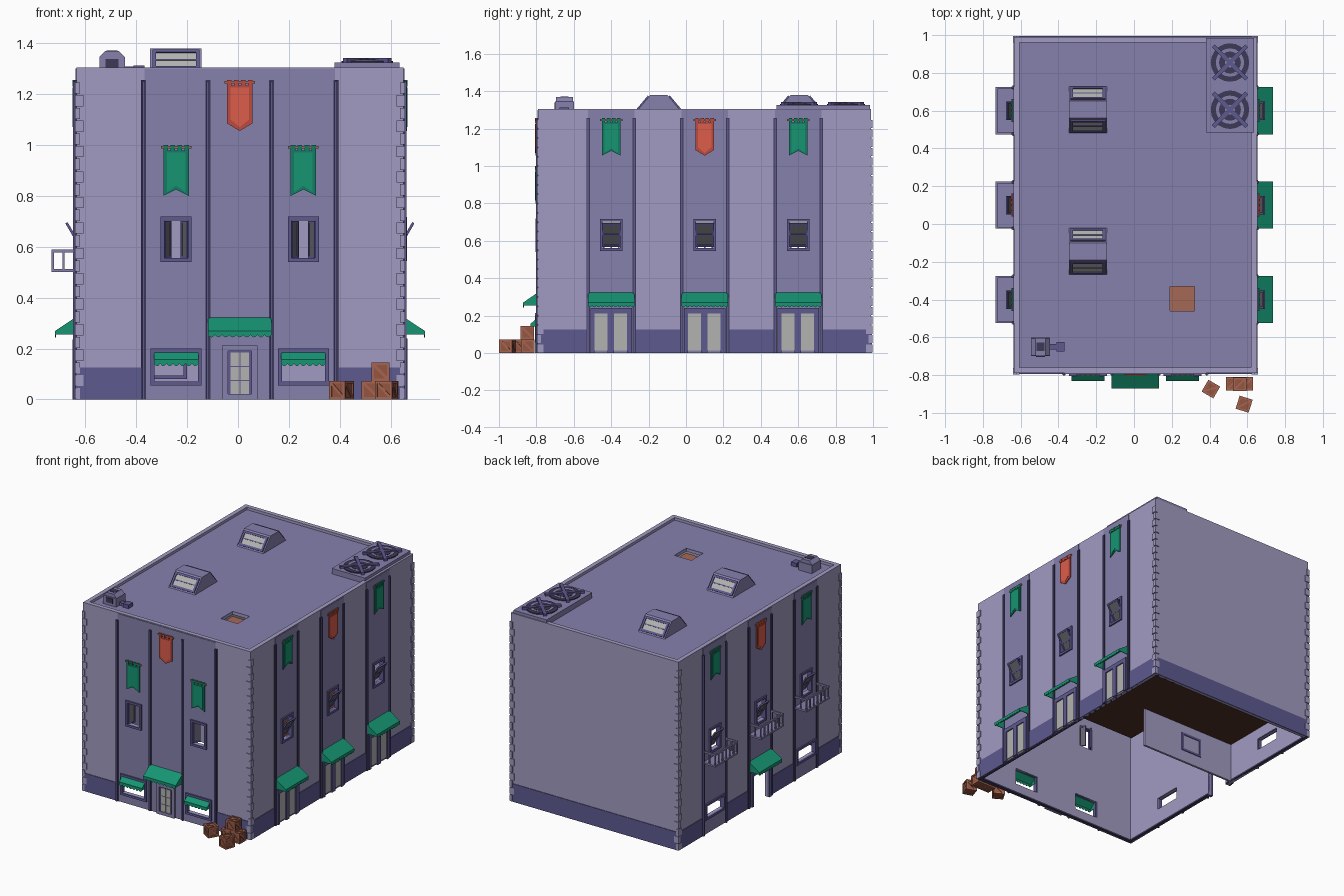
import bpy, bmesh
from math import sin, cos, pi, radians
from mathutils import Matrix, Vector

if "Cube" in bpy.data.objects:
    bpy.data.objects.remove(bpy.data.objects["Cube"])

COL = dict(wall=(.36, .33, .54), mid=(.24, .22, .42), trim=(.11, .10, .28), dark=(.045, .04, .09),
           green=(.008, .30, .17), deep=(.006, .20, .12), orange=(.72, .11, .07), red=(.5, .07, .05),
           crate=(.30, .09, .05), crate_trim=(.38, .13, .08), hatch=(.38, .14, .09),
           floor=(.08, .03, .022), glass=(.45, .45, .44), pane=(.12, .12, .13))
MATS = {}
for k, c in COL.items():
    MATS[k] = bpy.data.materials.new(k)
    MATS[k].diffuse_color = (*c, 1)
I = Matrix.Identity(4)
T = lambda x, y, z: Matrix.Translation((x, y, z))
R = lambda deg, ax: Matrix.Rotation(radians(deg), 4, ax)


def prism(axis, pts, lo, hi, m=I):
    return axis, pts, lo, hi, m


def box(x0, x1, y0, y1, z0, z1, m=I):
    return prism('z', [(x0, y0), (x1, y0), (x1, y1), (x0, y1)], z0, z1, m)


def disc(x, y, r, z0, z1, n=20):
    return prism('z', [(x + r * cos(2 * pi * i / n), y + r * sin(2 * pi * i / n)) for i in range(n)], z0, z1)


def solid(name, col, shapes, M=I):
    """One object made of closed prisms."""
    bm = bmesh.new()
    put = {'x': lambda a, b, t: (t, a, b), 'y': lambda a, b, t: (a, t, b), 'z': lambda a, b, t: (a, b, t)}
    for axis, pts, lo, hi, m in shapes:
        rings = [[bm.verts.new(M @ m @ Vector(put[axis](a, b, t))) for a, b in pts] for t in (lo, hi)]
        n = len(pts)
        for r in rings:
            bm.faces.new(r)
        for i in range(n):
            j = (i + 1) % n
            bm.faces.new((rings[0][i], rings[0][j], rings[1][j], rings[1][i]))
    bmesh.ops.recalc_face_normals(bm, faces=bm.faces)
    me = bpy.data.meshes.new(name)
    bm.to_mesh(me)
    bm.free()
    me.materials.append(MATS[col])
    ob = bpy.data.objects.new(name, me)
    bpy.context.collection.objects.link(ob)
    return ob


def cut(ob, cutter):
    mod = ob.modifiers.new('cut', 'BOOLEAN')
    mod.object, mod.operation, mod.solver = cutter, 'DIFFERENCE', 'EXACT'
    bpy.context.view_layer.objects.active = ob
    bpy.ops.object.modifier_apply(modifier=mod.name)


def frame(u, z0, w, h, t=.015, y0=-.014, y1=.015, m=I):
    a, b, z1 = u - w / 2, u + w / 2, z0 + h
    return [box(a, a + t, y0, y1, z0, z1, m), box(b - t, b, y0, y1, z0, z1, m),
            box(a + t, b - t, y0, y1, z0, z0 + t, m), box(a + t, b - t, y0, y1, z1 - t, z1, m)]


# Facade frames: local x runs along the wall, local -y points outward
X0, X1, Y0, Y1, TOP = -.635, .65, -.79, .99, 1.305
FRONT = T(.007, Y0, 0)
RIGHT = T(X1, .1, 0) @ R(90, 'Z')
LEFT = T(X0, .1, 0) @ R(-90, 'Z')
BAYS = (-.5, 0, .5)


def banner(name, M, u, z, tail):
    c, c2 = ('green', 'deep') if tail else ('orange', 'red')

    def shape(w, top, bot):
        mid, side = (bot + .025, bot) if tail else (bot, bot + .03)
        return [(u - w, top), (u + w, top), (u + w, side), (u, mid), (u - w, side)]
    tabs = [box(u + k - .009, u + k + .009, -.016, -.006, z - .025, z) for k in (-.041, -.014, .014, .041)]
    solid(name, c2, [prism('y', shape(.05, z - .022, z - .2), -.014, -.008)] + tabs, M)
    solid(name + '_field', c, [prism('y', shape(.036, z - .03, z - .185), -.016, -.008)], M)
    solid(name + '_rod', 'hatch', [box(u - .06, u + .06, -.014, -.008, z - .014, z - .004)], M)


def awning(name, M, u, w, z, d, drop, n=9):
    a, b, e = u - w / 2, u + w / 2, z - drop
    side = [(0, z), (-d, e), (-d, e - .015), (0, e - .015)]
    edge = [(a, e), (b, e)]
    for i in range(n):
        for k in range(4):
            edge.append((b - (i + k / 4) * w / n, e - .016 - .01 * sin(pi * k / 4)))
    edge.append((a, e - .016))
    solid(name, 'green', [prism('x', [(0, z), (-d, e), (-d, e - .01), (0, z - .01)], a, b),
                          prism('x', side, a, a + .004), prism('x', side, b - .004, b),
                          prism('y', edge, -d - .002, -d + .003)], M)


# Walls: hollow shell open underneath, roof sunk behind a rim
walls = solid('walls', 'wall', [box(X0, X1, Y0, Y1, 0, TOP)])
void = solid('void_cutter', 'wall', [box(X0 + .02, X1 - .02, Y0 + .02, Y1 - .02, -1, 1.265),
                                     box(X0 + .03, X1 - .03, Y0 + .03, Y1 - .03, 1.285, 2)])
hole = lambda M, u, w, z0, z1: box(u - w / 2, u + w / 2, -.05, .05, z0, z1, M)
holes = [hole(FRONT, u, .1, .555, .705) for u in (-.25, .25)]
holes += [hole(FRONT, u, .18, .07, .185) for u in (-.25, .25)]
holes += [hole(M, u, .1, .56, .705) for M in (RIGHT, LEFT) for u in BAYS]
holes += [hole(LEFT, u, .19, .115, .195) for u in (-.5, .5)]
holes += [hole(LEFT, 0, .17, -.05, .21), box(.19, .32, -.46, -.33, 1.2, 1.4)]
opening = solid('opening_cutter', 'wall', holes)
cut(walls, void)
cut(walls, opening)
for side, M, bays in (('front', FRONT, None), ('right', RIGHT, BAYS), ('left', LEFT, BAYS)):
    spans = [(-.375, .375)] if bays is None else [(u - .125, u + .125) for u in bays]
    panels = solid(side + '_panels', 'mid', [box(a, b, -.004, .002, .001, 1.3) for a, b in spans], M)
    cut(panels, opening)
    strips = [-.378, -.125, .125, .378] if bays is None else [u + s for u in bays for s in (-.123, .123)]
    solid(side + '_pilasters', 'dark', [box(u - .01, u + .01, -.007, .002, 0, 1.255) for u in strips], M)
    solid(side + '_pilaster_caps', 'trim', [box(u - .005, u + .005, -.013, .002, 0, 1.25) for u in strips], M)
    ends = (-.642, .643) if bays is None else (-.89, .89)
    cuts = [ends[0]] + [v for s in spans for v in s] + [ends[1]]
    solid(side + '_base', 'trim', [box(cuts[i], cuts[i + 1], -.004, .002, 0, .125)
                                   for i in range(0, len(cuts), 2)], M)
for ob in (void, opening):
    bpy.data.objects.remove(ob)
solid('back_base', 'trim', [box(X0, X1, Y1 - .002, Y1 + .004, 0, .125)])
solid('roof_surface', 'mid', [box(X0 + .03, X1 - .03, y0, y1, 1.28, 1.287) for y0, y1 in
                              ((Y0 + .03, -.46), (-.33, Y1 - .03))] +
      [box(x0, x1, -.46, -.33, 1.28, 1.287) for x0, x1 in ((X0 + .03, .19), (.32, X1 - .03))])
solid('roof_hatch', 'hatch', [box(.185, .325, -.465, -.325, 1.235, 1.25)])
# Corner quoins, alternating long and short
solid('quoins', 'wall', [box(x - w, x + w, y - w, y + w, i * .05 + .002, i * .05 + .046)
                         for x, sx in ((X0, 1), (X1, -1)) for y, sy in ((Y0, 1), (Y1, -1))
                         for i in range(25) for w in [0]] and
      [box(min(x - sx * .006, x + sx * a), max(x - sx * .006, x + sx * a),
           min(y - sy * .006, y + sy * b), max(y - sy * .006, y + sy * b), i * .05 + .002, i * .05 + .046)
       for x, sx in ((X0, 1), (X1, -1)) for y, sy in ((Y0, 1), (Y1, -1))
       for i in range(25) for a, b in [(.028, .014) if i % 2 else (.014, .028)]])
# Interior: L-shaped upper floor, partition, bottom rim
solid('upper_floor', 'floor', [box(X0 + .02, X1 - .02, .235, Y1 - .02, .27, .285),
                               box(-.07, X1 - .02, -.11, .235, .27, .285)])
solid('partition', 'wall', [box(X0 + .02, .11, .225, .24, 0, .27)])
solid('partition_window', 'trim', frame(-.28, .08, .16, .13, m=T(0, .23, 0)))
rim = [box(X0, X1, y, y + .022, 0, .012) for y in (Y0, Y1 - .022)]
rim += [box(X1 - .022, X1, Y0, Y1, 0, .012), box(X0, X0 + .022, Y0, .01, 0, .012),
        box(X0, X0 + .022, .19, Y1, 0, .012)]
solid('bottom_rim', 'dark', rim)

# Front facade
banner('front_center_banner', FRONT, 0, 1.255, False)
awning('front_door_awning', FRONT, 0, .25, .325, .08, .055)
solid('front_door_frame', 'mid', frame(0, 0, .138, .213, .022, -.016, .002), FRONT)
solid('front_door', 'trim', [box(-.05, .05, -.008, 0, 0, .2)], FRONT)
solid('front_door_glass', 'glass', [box(x, x + .035, -.01, 0, z, z + .052)
                                    for x in (-.037, .002) for z in (.02, .076, .132)], FRONT)
for u, side in ((-.25, 'left'), (.25, 'right')):
    banner(f'front_{side}_banner', FRONT, u, 1.0, True)
    solid(f'front_{side}_window_frame', 'trim', frame(u, .54, .122, .178), FRONT)
    for s in (-1, 1):
        m = T(u + s * .046, .005, 0) @ R(s * -55, 'Z')
        solid(f'front_{side}_casement', 'trim', frame(-s * .022, .556, .044, .146, .008, -.004, .004, m), FRONT)
        solid(f'front_{side}_casement_pane', 'pane', [box(-s * .022 - .015, -s * .022 + .015, -.001, .001,
                                                          .564, .694, m)], FRONT)
    solid(f'front_{side}_shop_frame', 'trim', frame(u, .055, .2, .145), FRONT)
    awning(f'front_{side}_shop_awning', FRONT, u, .175, .192, .04, .035, 7)

# Side facades: banners, pivoting sashes, doors, balconies
for side, M in (('right', RIGHT), ('left', LEFT)):
    for u in BAYS:
        banner(side + '_banner', M, u, 1.255, u != 0)
        solid(side + '_window_frame', 'trim', frame(u, .545, .122, .172), M)
        m = T(u, -.003, .632) @ R(30, 'X')
        solid(side + '_sash', 'trim', frame(0, -.072, .098, .144, .011, -.005, .005, m) +
              [box(-.04, .04, -.005, .005, -.006, .006, m)], M)
        solid(side + '_sash_pane', 'pane', [box(-.04, .04, -.001, .001, -.063, .063, m)], M)
        if side == 'right':
            awning('right_awning', M, u, .25, .325, .083, .055, 11)
            solid('right_door_frame', 'trim', [box(u + a, u + b, -.016, .002, 0, .235) for a, b in
                                               ((-.11, -.09), (-.02, .015), (.085, .11))] +
                  [box(u - .11, u + .11, -.016, .002, .212, .24)], M)
            solid('right_door_leaves', 'glass', [box(u - .09, u - .02, -.009, .001, .012, .212),
                                                 box(u + .015, u + .085, -.009, .001, .012, .212)], M)
        else:
            bars = [box(u - .125, u + .125, -.098, 0, .5, .512)]
            bars += [box(u - .125, u + .125, -.098, -.088, .578, .59)]
            for s in (-1, 1):
                e = u + s * .12
                bars += [box(e - .005, e + .005, -.098, 0, .578, .59)]
                bars += [box(e - .004, e + .004, y - .004, y + .004, .51, .58) for y in (-.05, -.008)]
            bars += [box(u + k * .04 - .004, u + k * .04 + .004, -.097, -.089, .51, .58) for k in range(-3, 4)]
            solid('balcony', 'mid', bars, M)
            if u:
                solid('left_low_window_frame', 'trim', frame(u, .1, .215, .11), M)
awning('left_awning', LEFT, 0, .25, .325, .083, .055, 11)
solid('left_door_frame', 'trim', [box(-.105, -.085, -.016, .02, 0, .235), box(.085, .105, -.016, .02, 0, .235),
                                  box(-.105, .105, -.016, .02, .21, .235)], LEFT)

# Skylights with a window on each slope
for cy in (.605, -.145):
    solid('skylight', 'mid', [prism('x', [(cy - .125, 1.285), (cy + .125, 1.285), (cy + .045, 1.38),
                                          (cy - .045, 1.38)], -.345, -.143)])
    for turn in (0, 180):
        m = T(-.244, cy, 0) @ R(turn, 'Z') @ T(0, -.085, 1.3325) @ R(-40, 'X')
        solid('skylight_frame', 'trim', frame(0, -.05, .185, .1, .014, -.008, .002), m)
        solid('skylight_glass', 'glass', [box(-.08, .08, -.002, .002, -.04, .04)], m)
        solid('skylight_bar', 'trim', [box(-.08, .08, -.005, .002, -.003, .003)], m)

# Rooftop fan unit
solid('fan_unit', 'mid', [box(.38, .635, .485, .985, 1.285, 1.325)])
for y in (.855, .605):
    for i, (r, c) in enumerate(((.102, 'dark'), (.075, 'mid'), (.058, 'dark'), (.026, 'mid'))):
        solid('fan_ring', c, [disc(.508, y, r, 1.32, 1.331 + .002 * i)])
    solid('fan_guard', 'trim', [box(-.125, .125, -.011, .011, 1.322, 1.341, T(.508, y, 0) @ R(a, 'Z'))
                                for a in (45, -45)])

# Roof vent with side duct
solid('vent', 'mid', [box(-.545, -.445, -.7, -.6, 1.285, 1.345),
                      prism('y', [(-.545, 1.345), (-.445, 1.345), (-.468, 1.369), (-.522, 1.369)], -.695, -.605)])
solid('vent_opening', 'dark', [box(-.52, -.47, -.704, -.69, 1.305, 1.338),
                               box(-.517, -.473, -.672, -.628, 1.36, 1.371)])
solid('vent_duct', 'trim', [box(-.445, -.4, -.665, -.635, 1.285, 1.308),
                            box(-.41, -.368, -.675, -.625, 1.285, 1.313)])


# Crates stacked by the front right corner
def crate(x, y, z, rot, s=.036):
    M = T(x, y, z) @ R(rot, 'Z')
    solid('crate', 'crate', [box(-s + .005, s - .005, -s + .005, s - .005, .004, 2 * s - .004)], M)
    bars = []
    for k in range(4):
        q = R(90 * k, 'Z')
        bars += frame(0, 0, 2 * s, 2 * s, .01, -s, -s + .01, q)
        bars.append(box(-s * 1.2, s * 1.2, -s + .001, -s + .008, -.005, .005, q @ T(0, 0, s) @ R(45, 'Y')))
    bars.append(box(-s * 1.2, s * 1.2, -.005, .005, 2 * s - .008, 2 * s - .001, R(45, 'Z')))
    solid('crate_battens', 'crate_trim', bars, M)


for c in ((.522, -.846, 0, 0), (.595, -.846, 0, 0), (.56, -.848, .073, 0),
          (.583, -.954, 0, -18), (.407, -.874, 0, -30)):
    crate(*c)

for m in bpy.data.materials:
    if m.users and not m.is_grease_pencil:
        m.use_nodes = True
        m.node_tree.nodes["Principled BSDF"].inputs["Base Color"].default_value = m.diffuse_color
